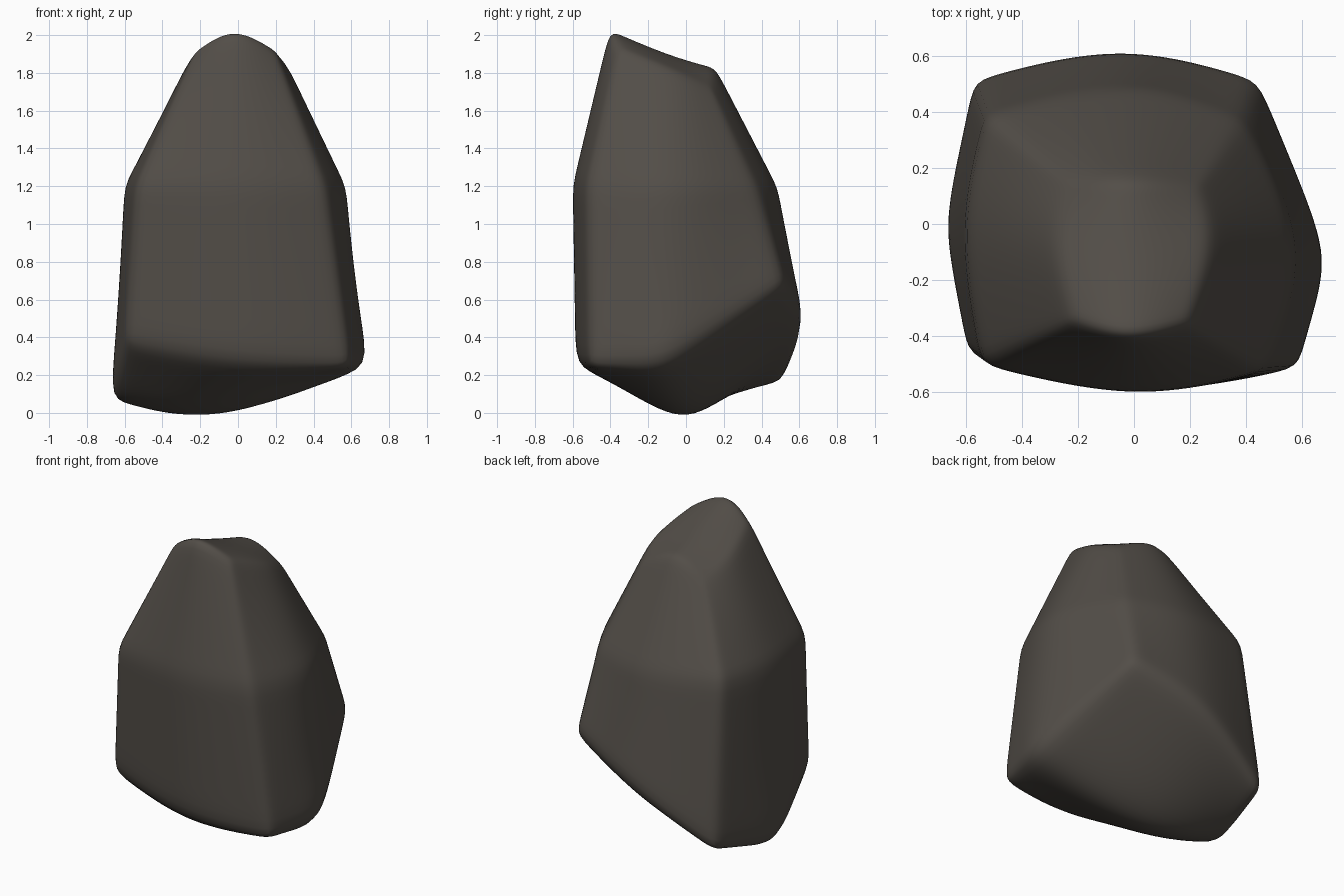
import bpy
import bmesh
from mathutils import Vector

if "Cube" in bpy.data.objects:
    bpy.data.objects.remove(bpy.data.objects["Cube"], do_unlink=True)

# Surface points of each level: front row, middle row, back row
BASE = [(-.57, -.45, .39), (.02, -.565, .285), (.57, -.5, .28),
        (-.655, 0, .11), (-.1, 0, 0), (.655, -.09, .29),
        (-.555, .5, .2), (-.05, .6, .47), (.435, .495, .68)]
WAIST = [(-.52, -.49, 1.2), (0, -.595, 1.2), (.45, -.51, 1.2),
         (-.595, -.03, 1.19), None, (.565, -.08, 1.19),
         (-.51, .38, 1.2), (-.03, .48, 1.19), (.38, .36, 1.2)]
TOP = [(-.235, -.345, 1.885), (-.02, -.4, 1.995), (.205, -.355, 1.89),
       (-.28, -.08, 1.8), (-.02, -.1, 1.9), (.27, -.08, 1.8),
       (-.25, .15, 1.7), (-.02, .16, 1.805), (.23, .14, 1.7)]

# Stone cage: a two-by-two-by-two block without its inner point
bm = bmesh.new()
grid = {}
for k, level in enumerate((BASE, WAIST, TOP)):
    for n, point in enumerate(level):
        if point:
            grid[n % 3, n // 3, k] = bm.verts.new(point)
cell = {v: key for key, v in grid.items()}
for axis in range(3):
    for side in (0, 2):
        for a in (0, 1):
            for b in (0, 1):
                quad = []
                for da, db in ((0, 0), (1, 0), (1, 1), (0, 1)):
                    key = [a + da, b + db]
                    key.insert(axis, side)
                    quad.append(grid[tuple(key)])
                bm.faces.new(quad)
bmesh.ops.recalc_face_normals(bm, faces=bm.faces)

# Worn ridges: strong along the block's edges, softer at the keel
crease = bm.edges.layers.float.new("crease_edge")
for e in bm.edges:
    p, q = (cell[v] for v in e.verts)
    outer = sum(p[i] == q[i] and p[i] != 1 for i in range(3))
    if outer == 2:
        e[crease] = .5
    elif p[2] == q[2] == 1:
        e[crease] = .55
    elif p[2] == q[2] == 0 and p[1] == q[1] == 1:
        e[crease] = .35

mesh = bpy.data.meshes.new("boulder")
bm.to_mesh(mesh)
bm.free()
boulder = bpy.data.objects.new("boulder", mesh)
bpy.context.collection.objects.link(boulder)
smooth = boulder.modifiers.new("rounding", "SUBSURF")
smooth.levels = smooth.render_levels = 4

# Push the cage outward until the rounded surface meets the wanted points
targets = [v.co.copy() for v in mesh.vertices]
for step in range(12):
    bpy.context.view_layer.update()
    rounded = boulder.evaluated_get(bpy.context.evaluated_depsgraph_get())
    reached = [Vector(rounded.data.vertices[i].co) for i in range(len(targets))]
    for v, want, got in zip(mesh.vertices, targets, reached):
        v.co += (want - got) * .7
    mesh.update()
    boulder.update_tag()

# Dark stone colour
stone = bpy.data.materials.new("dark stone")
stone.use_nodes = True
colour = (.085, .075, .064, 1)
stone.diffuse_color = colour
stone.node_tree.nodes["Principled BSDF"].inputs["Base Color"].default_value = colour
mesh.materials.append(stone)
for face in mesh.polygons:
    face.use_smooth = True
